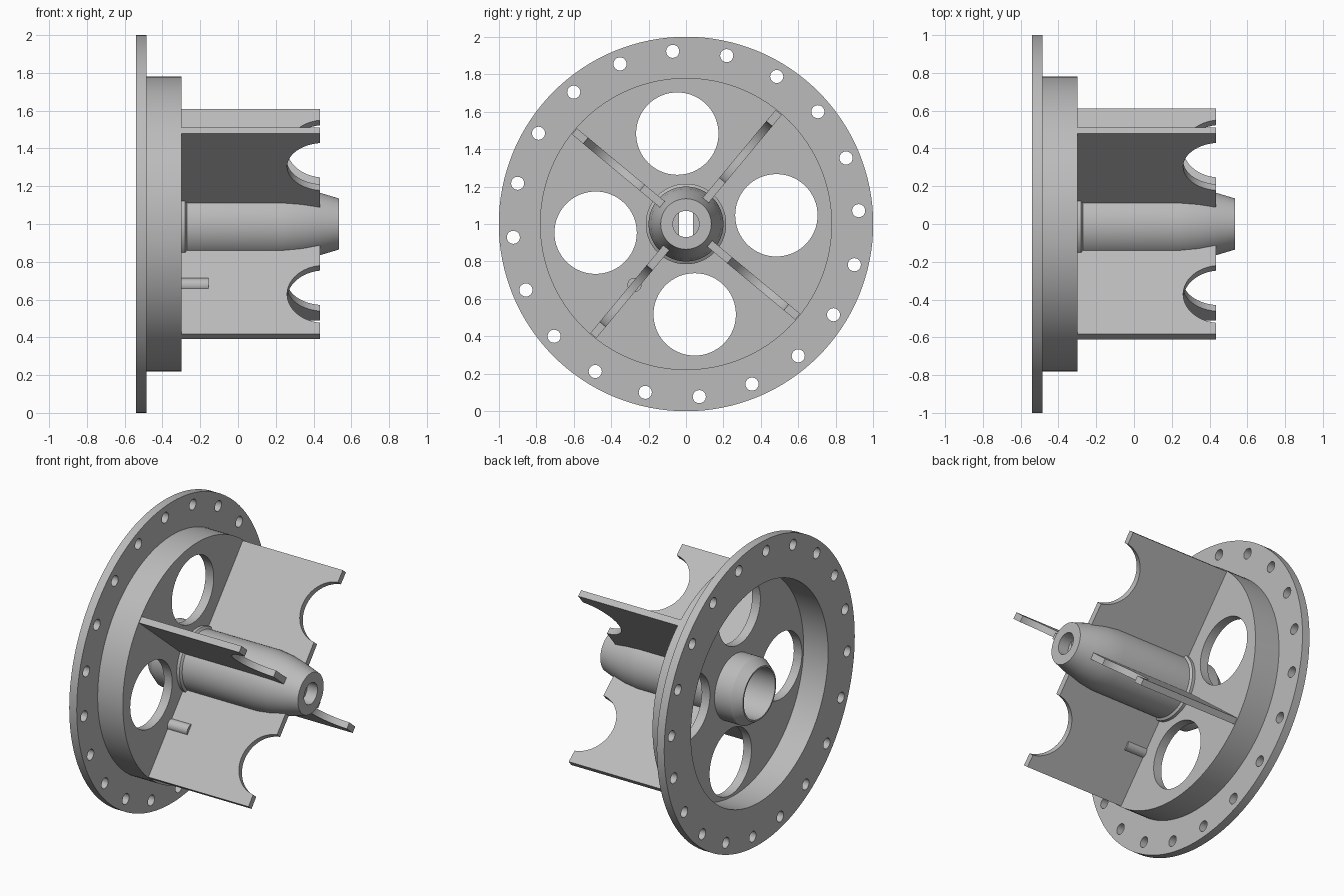
import bpy
import bmesh
from math import sin, cos, pi, radians
from mathutils import Matrix, Vector

cube = bpy.data.objects.get("Cube")
if cube:
    bpy.data.objects.remove(cube)

grey = bpy.data.materials.new("plain_grey")
grey.use_nodes = True
colour = (0.5, 0.5, 0.5, 1)
grey.diffuse_color = colour
grey.node_tree.nodes["Principled BSDF"].inputs["Base Color"].default_value = colour

CENTRE = Vector((0, 0, 1))  # the wheel axis runs along x at this height


def radial(x, r, angle):
    return CENTRE + Vector((x, r * cos(angle), r * sin(angle)))


def finish(name, bm):
    bmesh.ops.recalc_face_normals(bm, faces=bm.faces)
    mesh = bpy.data.meshes.new(name)
    bm.to_mesh(mesh)
    bm.free()
    mesh.materials.append(grey)
    obj = bpy.data.objects.new(name, mesh)
    bpy.context.collection.objects.link(obj)
    return obj


def activate(obj):
    bpy.ops.object.select_all(action="DESELECT")
    obj.select_set(True)
    bpy.context.view_layer.objects.active = obj


def smooth(obj):
    activate(obj)
    bpy.ops.object.shade_smooth_by_angle(angle=radians(30))


def lathe(name, profile, steps=96):
    """Revolve a closed (x, radius) outline about the wheel axis."""
    bm = bmesh.new()
    rings = [[bm.verts.new(radial(x, r, 2 * pi * i / steps)) for x, r in profile]
             for i in range(steps)]
    n = len(profile)
    for i in range(steps):
        a, b = rings[i], rings[(i + 1) % steps]
        for j in range(n):
            k = (j + 1) % n
            bm.faces.new((a[j], a[k], b[k], b[j]))
    return finish(name, bm)


def add_rod(bm, x0, x1, r, spot, steps):
    """Add a cylinder parallel to the wheel axis."""
    place = Matrix.Translation((spot.x + (x0 + x1) / 2, spot.y, spot.z))
    bmesh.ops.create_cone(bm, cap_ends=True, segments=steps, radius1=r, radius2=r,
                          depth=x1 - x0, matrix=place @ Matrix.Rotation(pi / 2, 4, "Y"))


def cut(obj, cutter):
    cutter.hide_render = True
    mod = obj.modifiers.new("cut", "BOOLEAN")
    mod.operation = "DIFFERENCE"
    mod.solver = "EXACT"
    mod.object = cutter
    activate(obj)
    bpy.ops.object.modifier_apply(modifier=mod.name)
    bpy.data.objects.remove(cutter)


# Flange, drum and web in one turned piece
wheel = lathe("flanged_drum", [(-0.54, 0.72), (-0.54, 1), (-0.485, 1), (-0.485, 0.78),
                               (-0.30, 0.78), (-0.30, 0.19), (-0.36, 0.19), (-0.36, 0.72)], 128)

# Bolt holes round the flange and four large openings in the web
holes = bmesh.new()
for i in range(20):
    add_rod(holes, -0.6, -0.4, 0.035, radial(0, 0.925, radians(4.4 + 18 * i)), 24)
for i in range(4):
    add_rod(holes, -0.42, -0.2, 0.22, radial(0, 0.485, radians(5.5 + 90 * i)), 64)
cut(wheel, finish("hole_cutter", holes))
smooth(wheel)

# Hollow hub with collar and tapered nose
hub = lathe("hub", [(-0.54, 0.165), (-0.54, 0.175), (-0.48, 0.215), (-0.28, 0.215),
                    (-0.27, 0.2), (0.24, 0.2), (0.34, 0.188), (0.435, 0.165), (0.535, 0.135),
                    (0.535, 0.07), (0.40, 0.07), (0.40, 0.12), (0.2, 0.165)])
smooth(hub)

# Stop inside the nose with a flat-sided slot
bm = bmesh.new()
add_rod(bm, 0.40, 0.46, 0.074, CENTRE, 48)
stop = finish("bore_stop", bm)
bm = bmesh.new()
bmesh.ops.create_cube(bm, size=1, matrix=Matrix.Translation((0.43, 0, 1))
                      @ Matrix.Diagonal((0.2, 0.075, 0.3, 1)))
cut(stop, finish("slot_cutter", bm))
smooth(stop)

# Four ribs, each with a round scallop in its free end
half = 0.021
scallop = [(0.458 - 0.198 * cos(t), 0.5 + 0.198 * sin(t))
           for t in [radians(-83 + 166 * i / 28) for i in range(29)]]
outline = [(-0.32, 0.185), (0.24, 0.185), (0.435, 0.15)] + scallop \
    + [(0.435, 0.775), (-0.32, 0.775)]
for i in range(4):
    angle = radians(50.3 + 90 * i)
    side = Vector((0, -sin(angle), cos(angle))) * half
    bm = bmesh.new()
    face = bm.faces.new([bm.verts.new(radial(x, r, angle) - side) for x, r in outline])
    out = bmesh.ops.extrude_face_region(bm, geom=[face])
    moved = [v for v in out["geom"] if isinstance(v, bmesh.types.BMVert)]
    bmesh.ops.translate(bm, verts=moved, vec=side * 2)
    smooth(finish("rib_%d" % (i + 1), bm))

# Short locating pin straddling one rib
bm = bmesh.new()
add_rod(bm, -0.32, -0.155, 0.038, CENTRE + Vector((0, -0.275, -0.325)), 32)
smooth(finish("locating_pin", bm))
